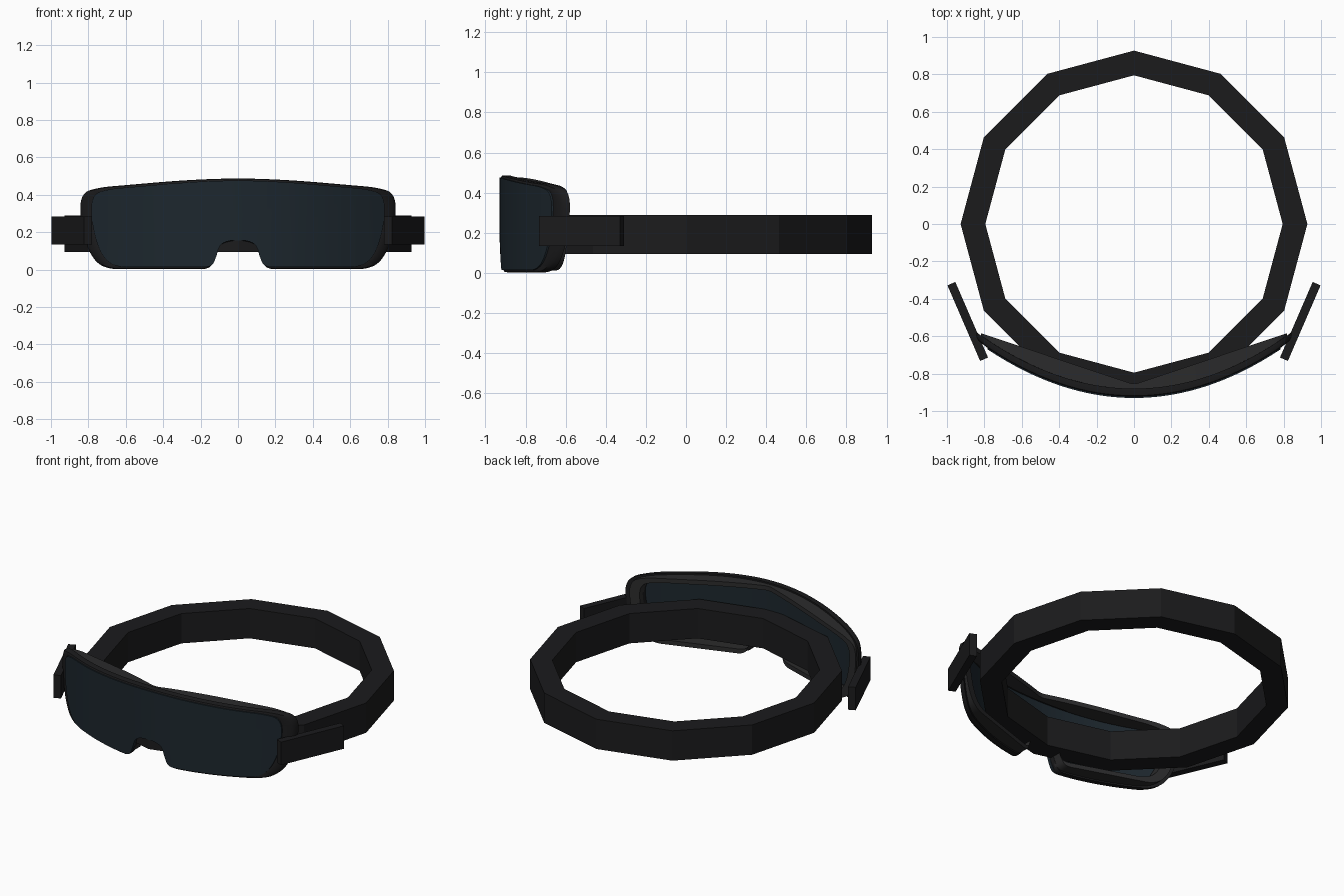
import bpy, bmesh, math
from mathutils import Vector, Matrix

if "Cube" in bpy.data.objects:
    bpy.data.objects.remove(bpy.data.objects["Cube"])


def material(name, rgb):
    m = bpy.data.materials.new(name)
    m.diffuse_color = (*rgb, 1)
    m.use_nodes = True
    m.node_tree.nodes["Principled BSDF"].inputs["Base Color"].default_value = m.diffuse_color
    return m


BLACK = material("black", (0.011, 0.011, 0.012))
RUBBER = material("rubber", (0.024, 0.024, 0.025))
GLASS = material("dark_glass", (0.012, 0.020, 0.027))


def finish(name, bm, mat, smooth=False):
    bmesh.ops.recalc_face_normals(bm, faces=bm.faces)
    me = bpy.data.meshes.new(name)
    bm.to_mesh(me)
    bm.free()
    ob = bpy.data.objects.new(name, me)
    bpy.context.collection.objects.link(ob)
    me.materials.append(mat)
    if smooth:
        bpy.ops.object.select_all(action='DESELECT')
        ob.select_set(True)
        bpy.context.view_layer.objects.active = ob
        bpy.ops.object.shade_smooth_by_angle(angle=math.radians(35))
    return ob


# Right half of the mask outline (x, z), top centre to nose notch
HALF = [(0, .49), (.3, .478), (.62, .45), (.74, .44), (.84, .41), (.845, .27),
        (.80, .09), (.72, .003), (.56, .003), (.24, .003), (.15, .003),
        (.125, .06), (.105, .13), (.05, .152), (0, .152)]


def outline(rounds=3):
    pts = HALF + [(-x, z) for x, z in HALF[-2:0:-1]]
    for _ in range(rounds):
        out = []
        for i, (x, z) in enumerate(pts):
            u, v = pts[(i + 1) % len(pts)]
            out += [(.75 * x + .25 * u, .75 * z + .25 * v),
                    (.25 * x + .75 * u, .25 * z + .75 * v)]
        pts = out
    return pts


def curve(x):
    return -.93 + x * x / 2.36


def chord(x):
    return max(-.87 + .335 * abs(x), curve(x) + .04)


def scaled(sx, sz):
    return [(x * sx, .245 + (z - .245) * sz) for x, z in outline()]


def rim(name, sections, mat):
    """Closed ring through outline loops; each section is (sx, sz, y function)."""
    bm = bmesh.new()
    loops = [[bm.verts.new((x, f(x), z)) for x, z in scaled(sx, sz)]
             for sx, sz, f in sections]
    n = len(loops[0])
    for a, b in zip(loops, loops[1:] + loops[:1]):
        for i in range(n):
            j = (i + 1) % n
            bm.faces.new((a[i], a[j], b[j], b[i]))
    return finish(name, bm, mat, True)


# Curved lens: flat outline plate, sliced into columns and bent
bm = bmesh.new()
face = bm.faces.new([bm.verts.new((x, 0, z)) for x, z in scaled(.93, .955)])
ext = bmesh.ops.extrude_face_region(bm, geom=[face])
for v in ext["geom"]:
    if isinstance(v, bmesh.types.BMVert):
        v.co.y = .02
for i in range(-15, 16):
    bmesh.ops.bisect_plane(bm, geom=bm.verts[:] + bm.edges[:] + bm.faces[:],
                           plane_co=(i * .05 + .003, 0, 0), plane_no=(1, 0, 0))
for v in bm.verts:
    v.co.y += curve(v.co.x)
finish("lens", bm, GLASS, True)

# Frame holding the lens
rim("frame", [(.93, .955, lambda x: curve(x) + .008),
              (.985, .99, lambda x: curve(x) + .012),
              (1, 1, lambda x: curve(x) + .025),
              (1, 1, lambda x: curve(x) + .05),
              (.90, .86, lambda x: curve(x) + .05),
              (.90, .86, lambda x: curve(x) + .022)], BLACK)

# Face gasket behind the frame, with a straight-sided back
rim("face_gasket", [(.97, .96, lambda x: curve(x) + .035),
                    (.97, .96, lambda x: chord(x) + .012),
                    (.90, .84, lambda x: chord(x) + .012),
                    (.90, .84, lambda x: curve(x) + .035)], RUBBER)

# Twelve-sided head strap
bm = bmesh.new()
rings = []
for r, z in ((.927, .095), (.927, .29), (.795, .29), (.795, .095)):
    rings.append([bm.verts.new((r * math.cos(k * math.pi / 6),
                                r * math.sin(k * math.pi / 6), z)) for k in range(12)])
for a, b in zip(rings, rings[1:] + rings[:1]):
    for k in range(12):
        j = (k + 1) % 12
        bm.faces.new((a[k], a[j], b[j], b[k]))
finish("head_strap", bm, BLACK)

# Slanted side clips
for side, label in ((1, "right"), (-1, "left")):
    bm = bmesh.new()
    bmesh.ops.create_cube(bm, size=1)
    bm.transform(Matrix.Translation((side * .889, -.521, .21))
                 @ Matrix.Rotation(-side * math.radians(23.4), 4, 'Z')
                 @ Matrix.Diagonal((.046, .44, .15, 1)))
    finish(label + "_side_clip", bm, BLACK)
